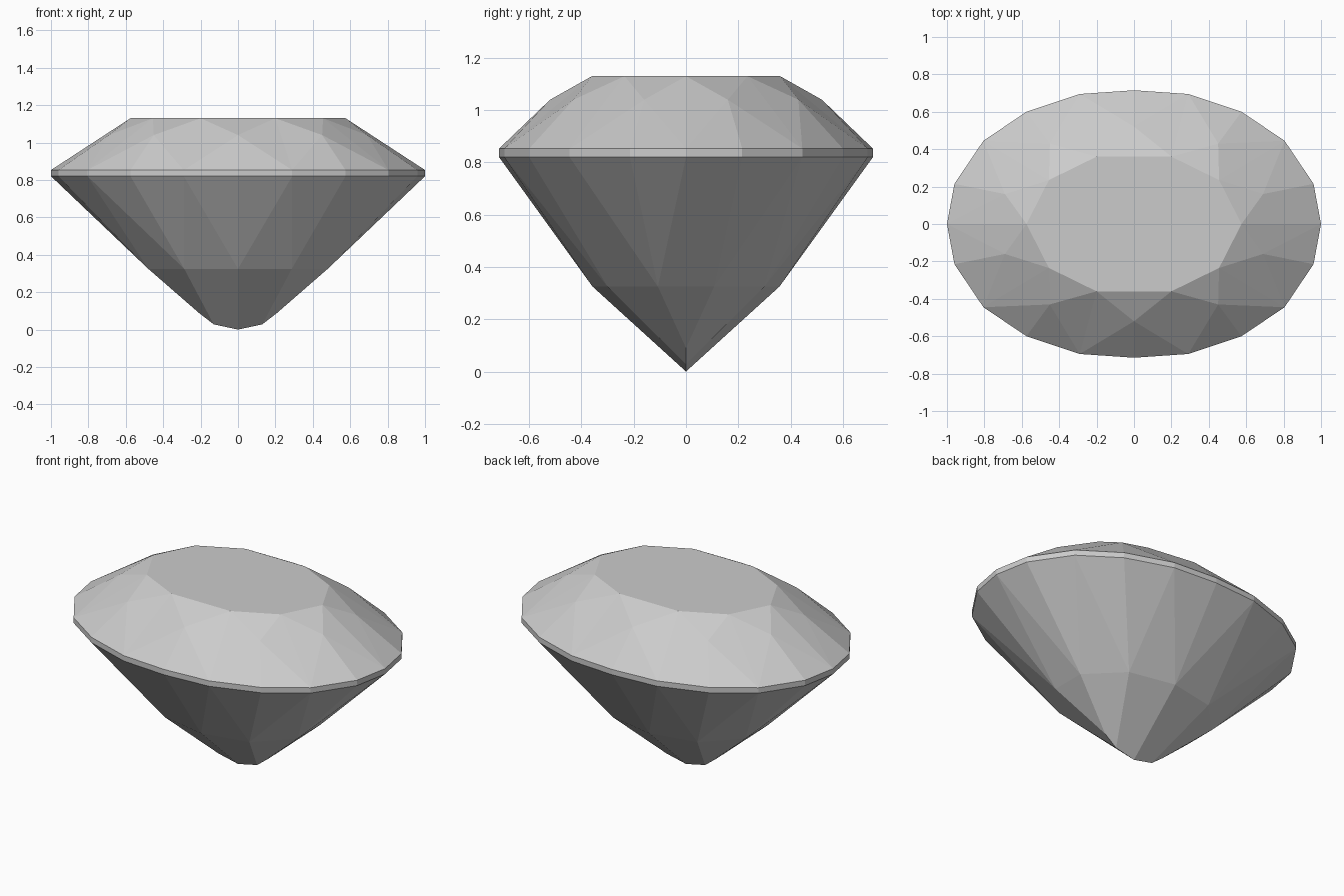
import bpy, bmesh, math

if "Cube" in bpy.data.objects:
    bpy.data.objects.remove(bpy.data.objects["Cube"])

# Material
gray = bpy.data.materials.new("gem gray")
gray.use_nodes = True
color = (0.6, 0.6, 0.6, 1)
gray.diffuse_color = color
gray.node_tree.nodes["Principled BSDF"].inputs["Base Color"].default_value = color


def mirrored(quadrant):
    """Mirror one quadrant of outline points into a ring sorted by angle."""
    pts = {(sx * x + 0.0, sy * y + 0.0) for x, y in quadrant for sx in (1, -1) for sy in (1, -1)}
    return sorted(pts, key=lambda p: math.atan2(p[1], p[0]) % math.tau)


# Outlines: main corners carry the kites, half corners sit between them
main = mirrored([(1, 0), (0.805, 0.445), (0.29, 0.695)])
half = mirrored([(0.96, 0.215), (0.575, 0.6), (0, 0.715)])
table = mirrored([(0.575, 0), (0.455, 0.235), (0.2, 0.36)])
star = mirrored([(0.69, 0.16), (0.45, 0.43), (0, 0.52)])
lower = [(x / 2, y / 2) for x, y in half]
girdle = [p for pair in zip(main, half) for p in pair]
N = len(main)

bm = bmesh.new()


def ring(points, z):
    return [bm.verts.new((x, y, z)) for x, y in points]


T, S = ring(table, 1.13), ring(star, 1.04)
U, D = ring(girdle, 0.853), ring(girdle, 0.82)
L = ring(lower, 0.325)

# Keel: a short curved ridge along x, shared by both sides
keel = {i: bm.verts.new((math.copysign(x, i), 0, z))
        for i, x, z in ((0, 0, 0), (1, 0.13, 0.028), (2, 0.21, 0.09),
                        (-1, 0.13, 0.028), (-2, 0.21, 0.09))}
K = [keel[i] for i in (2, 1, 0, -1, -2, -2, -1, 0, 1, 2)]

bm.faces.new(T)
for i in range(N):
    j, g = (i + 1) % N, 2 * i
    h, n = g + 1, (g + 2) % (2 * N)
    # Crown: star facet, kite halves, upper halves
    bm.faces.new((T[i], S[i], T[j]))
    bm.faces.new((T[i], U[g], S[i]))
    bm.faces.new((T[j], S[i], U[n]))
    bm.faces.new((S[i], U[g], U[h]))
    bm.faces.new((S[i], U[h], U[n]))
    # Girdle band
    bm.faces.new((U[g], D[g], D[h], U[h]))
    bm.faces.new((U[h], D[h], D[n], U[n]))
    # Pavilion: lower halves, mains, and facets running to the keel
    bm.faces.new((D[g], L[i], D[h]))
    bm.faces.new((D[h], L[i], D[n]))
    bm.faces.new((D[n], L[i], L[j]))
    tip = (K[i],) if K[i] == K[j] else (K[i], K[j])
    bm.faces.new((L[j], L[i]) + tip)

bmesh.ops.recalc_face_normals(bm, faces=bm.faces)
mesh = bpy.data.meshes.new("oval_gem")
bm.to_mesh(mesh)
bm.free()
mesh.materials.append(gray)
bpy.context.collection.objects.link(bpy.data.objects.new("oval_gem", mesh))
